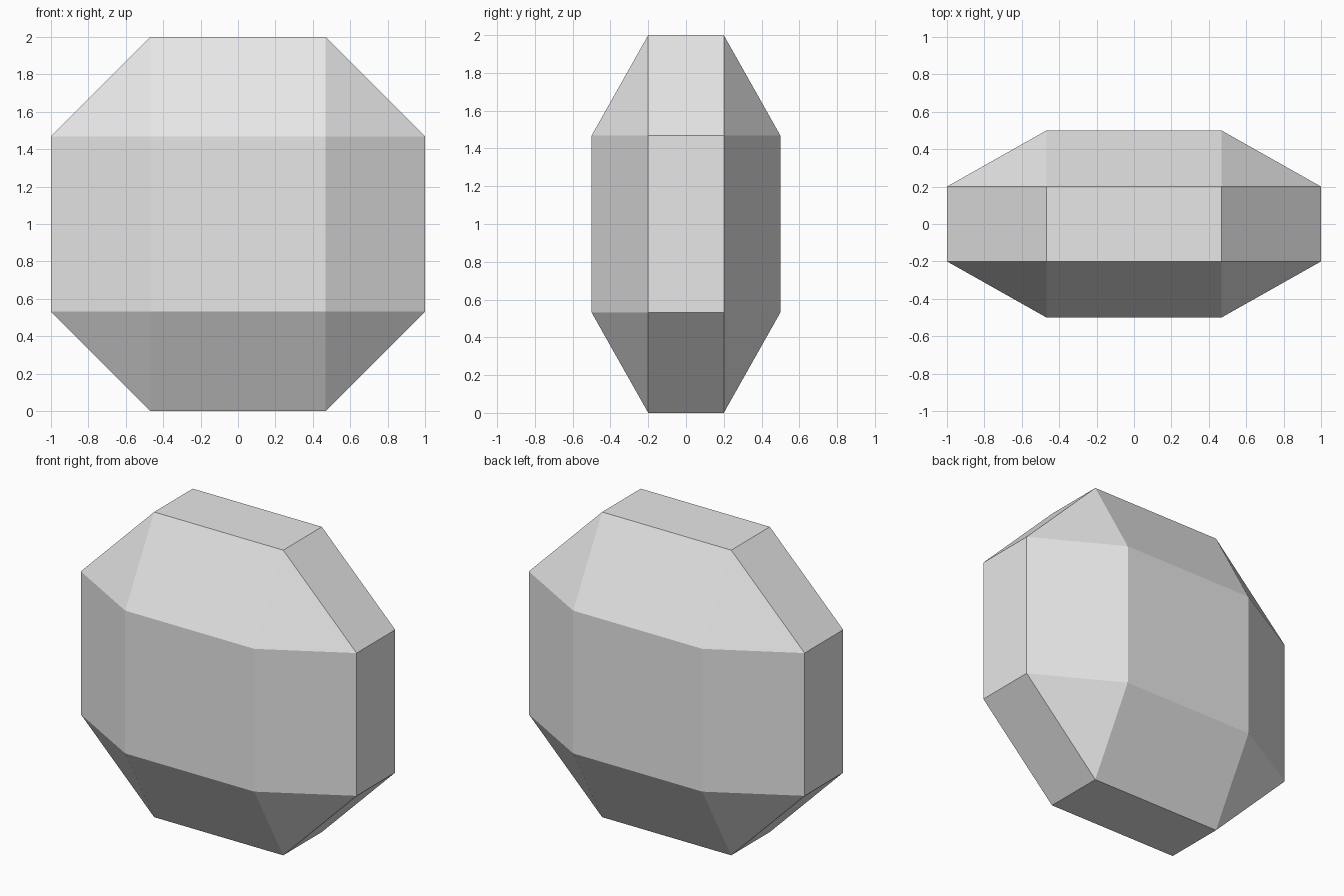
import bpy, bmesh

cube = bpy.data.objects.get("Cube")
if cube:
    bpy.data.objects.remove(cube, do_unlink=True)

# Plain light grey
grey = bpy.data.materials.new("light_grey")
grey.use_nodes = True
colour = (0.8, 0.8, 0.8, 1)
grey.diffuse_color = colour
grey.node_tree.nodes["Principled BSDF"].inputs["Base Color"].default_value = colour

HALF = 1.0      # half width and half height
FLAT = 0.468    # half length of the straight sides
RIM = 0.2       # half thickness at the rim
DEPTH = 0.5     # half thickness at the flat front and back

# Octagonal rim and the smaller square faces, joined as a convex solid
bm = bmesh.new()
for sx in (-1, 1):
    for sy in (-1, 1):
        for sz in (-1, 1):
            for x, y, z in ((HALF, RIM, FLAT), (FLAT, RIM, HALF), (FLAT, DEPTH, FLAT)):
                bm.verts.new((sx * x, sy * y, sz * z + HALF))
bmesh.ops.convex_hull(bm, input=bm.verts[:])
bmesh.ops.dissolve_limit(bm, angle_limit=0.02, verts=bm.verts[:], edges=bm.edges[:])
bmesh.ops.recalc_face_normals(bm, faces=bm.faces[:])

mesh = bpy.data.meshes.new("faceted_block")
bm.to_mesh(mesh)
bm.free()
mesh.materials.append(grey)
block = bpy.data.objects.new("faceted_block", mesh)
bpy.context.collection.objects.link(block)
